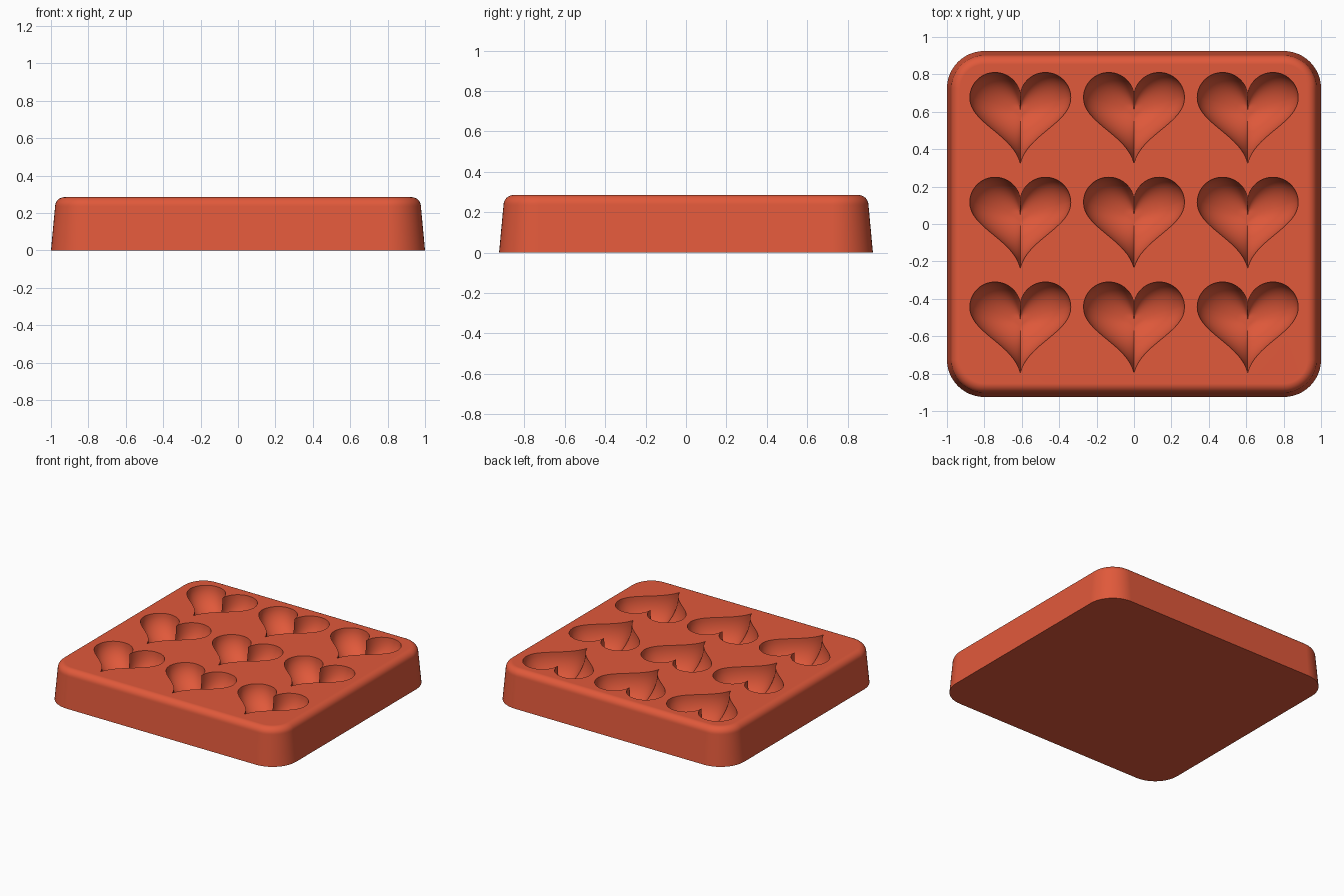
import bpy
import bmesh
from math import sin, cos, pi
from mathutils import Vector
from mathutils.geometry import interpolate_bezier

if "Cube" in bpy.data.objects:
    bpy.data.objects.remove(bpy.data.objects["Cube"])

TOP = 0.285
FILLET = 0.05
DEPTH = 0.2

clay = bpy.data.materials.new("terracotta_red")
clay.use_nodes = True
COLOUR = (0.75, 0.1, 0.043, 1)
clay.diffuse_color = COLOUR
clay.node_tree.nodes["Principled BSDF"].inputs["Base Color"].default_value = COLOUR


def loft(bm, rings):
    """Bridge closed rings of points and cap both ends."""
    loops = [[bm.verts.new(p) for p in ring] for ring in rings]
    n = len(loops[0])
    for low, high in zip(loops, loops[1:]):
        for i in range(n):
            j = (i + 1) % n
            bm.faces.new((low[i], low[j], high[j], high[i]))
    bm.faces.new(loops[0][::-1])
    bm.faces.new(loops[-1])


def make_object(name, bm):
    bmesh.ops.recalc_face_normals(bm, faces=bm.faces[:])
    mesh = bpy.data.meshes.new(name)
    bm.to_mesh(mesh)
    bm.free()
    mesh.materials.append(clay)
    obj = bpy.data.objects.new(name, mesh)
    bpy.context.collection.objects.link(obj)
    return obj


def rounded_rectangle(inset, z, steps=12):
    hx, hy, r = 1 - inset, 0.925 - inset, 0.2 - inset
    points = []
    for k, (sx, sy) in enumerate([(1, 1), (-1, 1), (-1, -1), (1, -1)]):
        for i in range(steps + 1):
            a = (k + i / steps) * pi / 2
            points.append((sx * (hx - r) + r * cos(a), sy * (hy - r) + r * sin(a), z))
    return points


def heart_outline(steps=18):
    curves = [
        ((0, 0.12), (0, 0.19), (0.06, 0.25), (0.135, 0.25)),
        ((0.135, 0.25), (0.21, 0.25), (0.27, 0.19), (0.27, 0.115)),
        ((0.27, 0.115), (0.27, -0.02), (0.04, -0.08), (0, -0.235)),
    ]
    half = []
    for curve in curves:
        half += interpolate_bezier(*[Vector((x, y, 0)) for x, y in curve], steps)[:-1]
    tip = Vector((0, -0.235, 0))
    mirrored = [Vector((-p.x, p.y, 0)) for p in half[:0:-1]]
    return half + [tip] + mirrored


# Tray block with tapered sides and a rounded top rim
bm = bmesh.new()
rings = [rounded_rectangle(0, 0)]
for i in range(9):
    a = i / 8 * pi / 2
    rings.append(rounded_rectangle(0.022 + FILLET * (1 - cos(a)), TOP - FILLET + FILLET * sin(a)))
loft(bm, rings)
tray = make_object("heart_mould_tray", bm)

# Nine heart bowls, cut from the top
bm = bmesh.new()
outline = heart_outline()
focus = Vector((0, 0.04, 0))
for col in (-1, 0, 1):
    for row in (-1, 0, 1):
        offset = Vector((col * 0.608, row * 0.56, TOP))
        rings = [[p + offset + Vector((0, 0, 0.05)) for p in outline]]
        for i in range(14):
            a = i / 14 * pi / 2
            sink = Vector((0, 0, -DEPTH * sin(a)))
            rings.append([focus + (p - focus) * cos(a) + offset + sink for p in outline])
        loft(bm, rings)
cutter = make_object("heart_cutter", bm)
cutter.hide_render = True

cut = tray.modifiers.new("heart_bowls", "BOOLEAN")
cut.operation = "DIFFERENCE"
cut.solver = "EXACT"
cut.object = cutter
bpy.ops.object.select_all(action="DESELECT")
tray.select_set(True)
bpy.context.view_layer.objects.active = tray
bpy.ops.object.modifier_apply(modifier=cut.name)
bpy.data.objects.remove(cutter)

# Smooth curves with crisp rims
bpy.ops.object.shade_smooth_by_angle(angle=pi / 6)
weighted = tray.modifiers.new("flat_top_normals", "WEIGHTED_NORMAL")
weighted.keep_sharp = True
